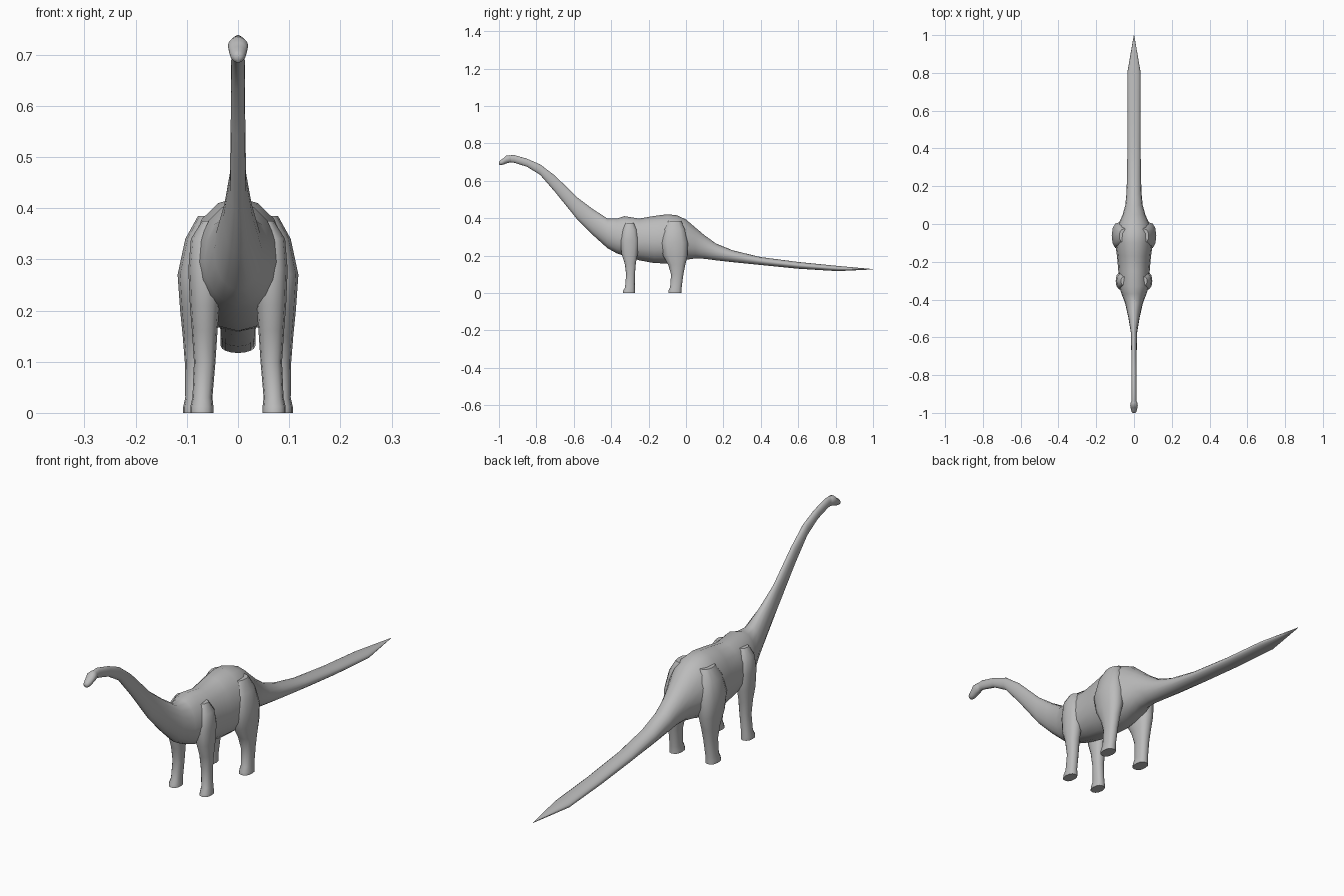
import bpy, bmesh, math

if "Cube" in bpy.data.objects:
    bpy.data.objects.remove(bpy.data.objects["Cube"], do_unlink=True)

skin = bpy.data.materials.new("grey skin")
skin.use_nodes = True
skin.diffuse_color = (0.5, 0.5, 0.5, 1)
skin.node_tree.nodes["Principled BSDF"].inputs["Base Color"].default_value = (0.5, 0.5, 0.5, 1)


def loft(name, rings):
    """Skin a closed tube through rings of points, capped at both ends."""
    bm = bmesh.new()
    loops = [[bm.verts.new(p) for p in ring] for ring in rings]
    n = len(loops[0])
    for a, b in zip(loops, loops[1:]):
        for i in range(n):
            j = (i + 1) % n
            bm.faces.new((a[i], a[j], b[j], b[i]))
    bm.faces.new(loops[0])
    bm.faces.new(loops[-1])
    bmesh.ops.recalc_face_normals(bm, faces=bm.faces)
    mesh = bpy.data.meshes.new(name)
    bm.to_mesh(mesh)
    bm.free()
    mesh.materials.append(skin)
    obj = bpy.data.objects.new(name, mesh)
    bpy.context.collection.objects.link(obj)
    bpy.ops.object.select_all(action="DESELECT")
    bpy.context.view_layer.objects.active = obj
    obj.select_set(True)
    bpy.ops.object.shade_smooth_by_angle(angle=math.radians(50))
    return obj


def upright_ring(y, bottom, top, half_width, widest=0.5, sides=16):
    """Egg-shaped section standing across the body; widest is a height fraction."""
    mid = bottom + (top - bottom) * widest
    ring = []
    for i in range(sides):
        a = math.tau * i / sides
        s = math.sin(a)
        ring.append((half_width * math.cos(a), y, mid + s * (top - mid if s > 0 else mid - bottom)))
    return ring


def level_ring(side, z, front, back, inner, outer, sides=12):
    """Rounded section lying across a leg."""
    ring = []
    for i in range(sides):
        a = math.tau * i / sides
        c, s = math.cos(a), math.sin(a)
        c, s = [math.copysign(abs(v) ** 0.85, v) for v in (c, s)]
        ring.append((side * ((inner + outer) / 2 + c * (outer - inner) / 2),
                     (front + back) / 2 + s * (back - front) / 2, z))
    return ring


# Trunk with neck and tail: y, bottom, top, half width, widest height
trunk = [
    (-0.955, .700, .735, .013), (-0.92, .697, .738, .013), (-0.85, .675, .718, .013),
    (-0.78, .632, .688, .014), (-0.70, .540, .627, .014), (-0.58, .392, .510, .016),
    (-0.50, .312, .450, .029), (-0.42, .240, .398, .047), (-0.37, .212, .398, .066, .45),
    (-0.33, .198, .411, .080, .45), (-0.25, .175, .398, .083, .45), (-0.17, .160, .412, .090, .45),
    (-0.10, .158, .421, .100, .45), (-0.05, .165, .416, .100, .45), (0.0, .178, .393, .082, .45),
    (0.05, .185, .350, .060), (0.10, .183, .308, .046), (0.16, .175, .265, .040),
    (0.25, .165, .228, .037), (0.40, .150, .192, .035), (0.60, .130, .166, .034),
    (0.81, .117, .145, .034), (1.0, .126, .128, .001),
]
loft("body_neck_and_tail", [upright_ring(*r) for r in trunk])

# Head: domed brow, step down to a blunt drooping snout
head = [
    (-0.925, .702, .732, .009), (-0.945, .697, .737, .017), (-0.962, .692, .734, .020, .6),
    (-0.972, .688, .724, .018, .6), (-0.983, .685, .716, .016), (-0.995, .684, .708, .012),
    (-1.0, .690, .702, .006),
]
loft("head", [upright_ring(*r, sides=12) if len(r) == 5 else upright_ring(*r, .5, 12) for r in head])

# Legs: z, front, back, inner, outer
front_leg = [
    (0, -.338, -.273, .048, .093), (.012, -.336, -.273, .048, .093), (.03, -.326, -.274, .050, .089),
    (.10, -.320, -.273, .044, .086), (.16, -.328, -.268, .040, .090), (.21, -.345, -.258, .036, .094),
    (.28, -.350, -.252, .030, .097), (.34, -.340, -.262, .024, .092), (.375, -.325, -.278, .020, .070),
]
hind_leg = [
    (0, -.095, -.024, .058, .107), (.012, -.094, -.024, .058, .107), (.03, -.085, -.023, .061, .103),
    (.10, -.080, -.014, .056, .104), (.15, -.095, -.004, .050, .108), (.20, -.123, .008, .042, .113),
    (.27, -.135, .010, .035, .118), (.34, -.122, -.004, .025, .103), (.385, -.100, -.025, .020, .078),
]
for prefix, sections in (("front", front_leg), ("hind", hind_leg)):
    for word, side in (("left", 1), ("right", -1)):
        loft(f"{prefix}_{word}_leg", [level_ring(side, *s) for s in sections])
